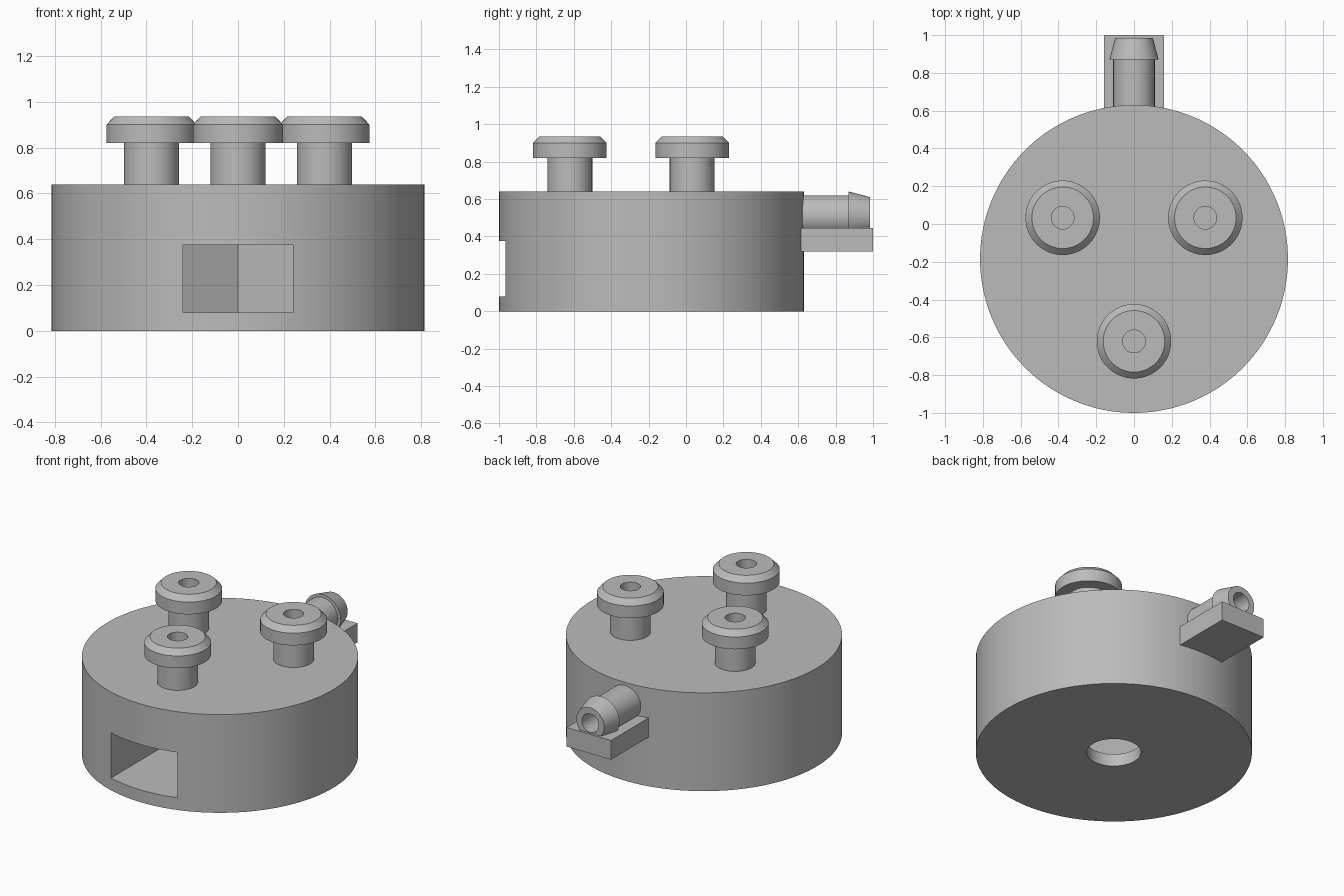
import bpy, math
from mathutils import Matrix, Vector

if "Cube" in bpy.data.objects:
    bpy.data.objects.remove(bpy.data.objects["Cube"])

grey = bpy.data.materials.new("light_grey")
grey.diffuse_color = (0.50, 0.50, 0.50, 1)
grey.use_nodes = True
grey.node_tree.nodes["Principled BSDF"].inputs["Base Color"].default_value = grey.diffuse_color

CY = -0.185           # centre line of the round body
R, H = 0.815, 0.64    # body radius and height
BORE = 0.06
BARB_Z = 0.51


def mesh_object(name, verts, faces):
    me = bpy.data.meshes.new(name)
    me.from_pydata(verts, [], faces)
    me.materials.append(grey)
    ob = bpy.data.objects.new(name, me)
    bpy.context.collection.objects.link(ob)
    return ob


def prism(name, outline, z0, z1):
    """Extrude a counter-clockwise xy outline from z0 to z1."""
    n = len(outline)
    verts = [(x, y, z) for z in (z0, z1) for x, y in outline]
    faces = [tuple(reversed(range(n))), tuple(range(n, 2 * n))]
    faces += [(i, (i + 1) % n, n + (i + 1) % n, n + i) for i in range(n)]
    return mesh_object(name, verts, faces)


def circle(r, seg, cx=0, cy=0):
    return [(cx + r * math.cos(2 * math.pi * i / seg),
             cy + r * math.sin(2 * math.pi * i / seg)) for i in range(seg)]


def lathe(name, loop, matrix, seg=64):
    """Revolve a closed (radius, height) loop into a hollow ring solid."""
    m = len(loop)
    verts = [matrix @ Vector((x, y, z)) for r, z in loop for x, y in circle(r, seg)]
    faces = []
    for a in range(m):
        b = (a + 1) % m
        for i in range(seg):
            j = (i + 1) % seg
            faces.append((a * seg + i, a * seg + j, b * seg + j, b * seg + i))
    return mesh_object(name, verts, faces)


def cut(target, cutter):
    mod = target.modifiers.new("cut", 'BOOLEAN')
    mod.operation, mod.solver, mod.object = 'DIFFERENCE', 'EXACT', cutter
    bpy.context.view_layer.objects.active = target
    bpy.ops.object.modifier_apply(modifier=mod.name)
    bpy.data.objects.remove(cutter)


def smooth(ob):
    bpy.ops.object.select_all(action='DESELECT')
    ob.select_set(True)
    bpy.context.view_layer.objects.active = ob
    bpy.ops.object.shade_smooth_by_angle(angle=math.radians(20))


# Round body
body = prism("body", circle(R, 128, 0, CY), 0, H)

# Nut slot open at the front, ending in half a hexagon
w = 0.24
c, s = w * 2 / math.sqrt(3), w / math.sqrt(3)
cut(body, prism("slot_cutter", [(-w, -1.2), (w, -1.2), (w, CY + s),
                                (0, CY + c), (-w, CY + s)], 0.08, 0.375))
# Bolt hole from below into the slot
cut(body, prism("bolt_cutter", circle(0.16, 64, 0, CY), -0.1, 0.2))

# Three hollow button-headed posts around the centre
head = [(BORE, H - 0.005), (0.12, H - 0.005), (0.12, 0.82), (0.197, 0.82),
        (0.197, 0.90), (0.163, 0.935), (BORE, 0.935)]
for k, ang in enumerate((-90, 30, 150)):
    x = 0.436 * math.cos(math.radians(ang))
    y = CY + 0.436 * math.sin(math.radians(ang))
    cut(body, prism("post_bore_cutter", circle(BORE, 64, x, y), BARB_Z, 1))
    smooth(lathe(f"post_{k + 1}", head, Matrix.Translation((x, y, 0))))

# Barbed hose spout at the back, lying along y
to_back = Matrix.Translation((0, 0, BARB_Z)) @ Matrix.Rotation(-math.pi / 2, 4, 'X')
bore = prism("spout_bore_cutter", circle(BORE, 64), 0.4, 1)
bore.data.transform(to_back)
cut(body, bore)
spout = [(BORE, 0.61), (0.11, 0.61), (0.11, 0.87), (0.13, 0.87),
         (0.10, 0.985), (BORE, 0.985)]
smooth(lathe("hose_spout", spout, to_back))

# Block that supports the spout
prism("spout_support", [(-0.16, 0.60), (0.16, 0.60), (0.16, 1), (-0.16, 1)], 0.32, 0.445)

smooth(body)
